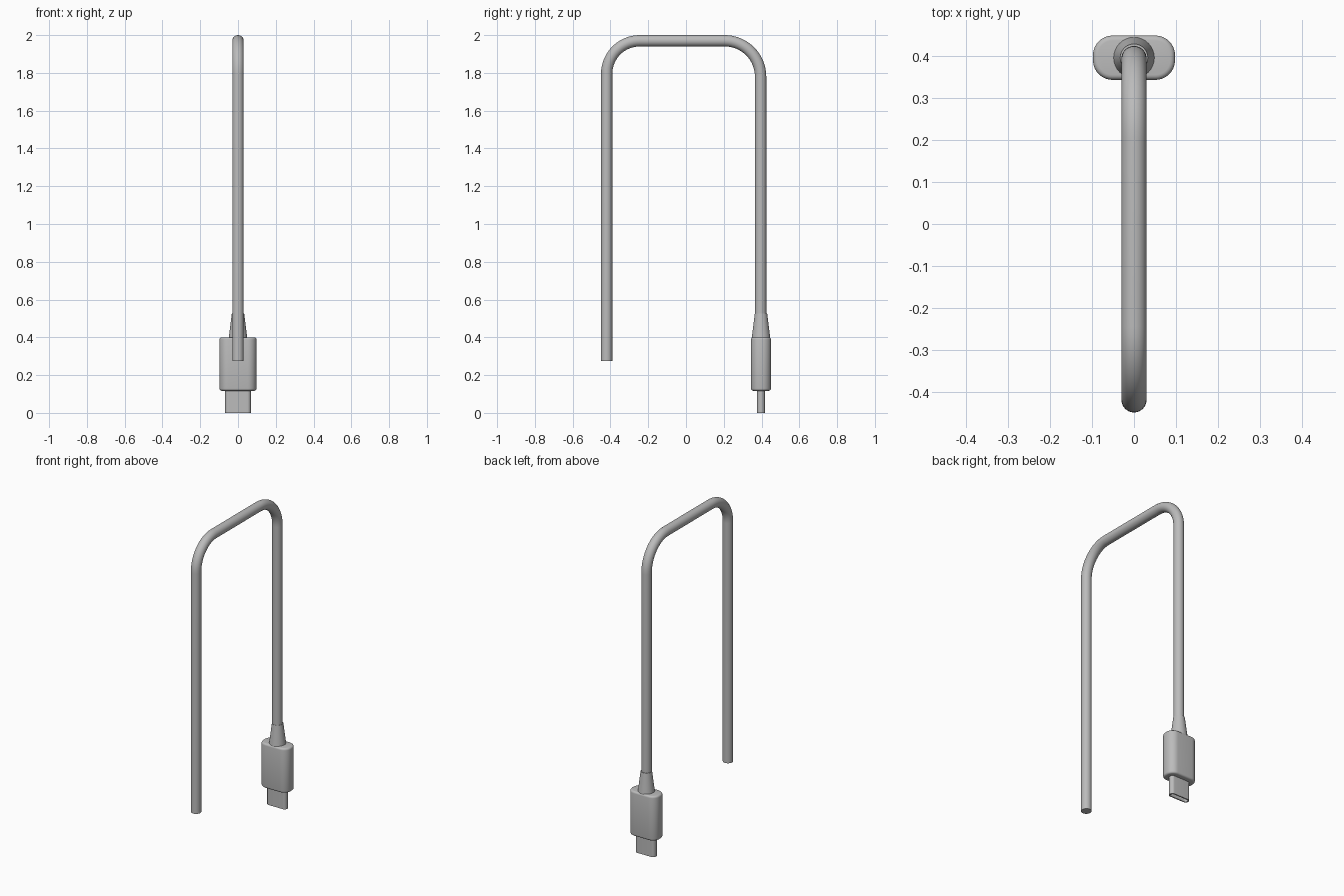
import bpy, bmesh
from math import sin, cos, pi, radians
from mathutils import Vector

default = bpy.data.objects.get("Cube")
if default:
    bpy.data.objects.remove(default, do_unlink=True)

GREY = (0.5, 0.5, 0.5, 1)
grey = bpy.data.materials.new("cable grey")
grey.use_nodes = True
grey.diffuse_color = GREY
grey.node_tree.nodes["Principled BSDF"].inputs["Base Color"].default_value = GREY

PLUG_Y = 0.397


def loft(name, rings):
    """Skin closed rings of equal size and cap both ends."""
    bm = bmesh.new()
    loops = [[bm.verts.new(p) for p in ring] for ring in rings]
    for a, b in zip(loops, loops[1:]):
        for i in range(len(a)):
            j = (i + 1) % len(a)
            bm.faces.new((a[i], a[j], b[j], b[i]))
    bm.faces.new(loops[0][::-1])
    bm.faces.new(loops[-1])
    bmesh.ops.recalc_face_normals(bm, faces=bm.faces)
    mesh = bpy.data.meshes.new(name)
    bm.to_mesh(mesh)
    bm.free()
    mesh.materials.append(grey)
    obj = bpy.data.objects.new(name, mesh)
    bpy.context.collection.objects.link(obj)
    bpy.ops.object.select_all(action='DESELECT')
    bpy.context.view_layer.objects.active = obj
    obj.select_set(True)
    bpy.ops.object.shade_smooth_by_angle(angle=radians(35))
    return obj


def rounded_ring(hx, hy, corner, z, steps=8):
    """Rounded rectangle around the plug axis."""
    ring = []
    for quarter, (sx, sy) in enumerate(((1, 1), (-1, 1), (-1, -1), (1, -1))):
        for k in range(steps + 1):
            a = (quarter + k / steps) * pi / 2
            ring.append((sx * (hx - corner) + corner * cos(a),
                         PLUG_Y + sy * (hy - corner) + corner * sin(a), z))
    return ring


def circle_ring(center, across, radius, steps=32):
    """Circle spanned by the x axis and the given direction."""
    return [center + radius * (cos(2 * pi * k / steps) * Vector((1, 0, 0))
                               + sin(2 * pi * k / steps) * across)
            for k in range(steps)]


# Cable: loose end, front bend, top run, rear bend, down to the plug
def cable_bend(cy, cz, radius, start, end, steps=16):
    out = []
    for k in range(steps + 1):
        a = start + (end - start) * k / steps
        d = Vector((0, cos(a), sin(a)))
        out.append((Vector((0, cy, cz)) + radius * d, d))
    return out


TOP, FRONT_Y, BACK_Y = 1.97, -0.42, 0.395
FRONT_R, BACK_R = 0.175, 0.19
path = [(Vector((0, FRONT_Y, 0.275)), Vector((0, -1, 0)))]
path += cable_bend(FRONT_Y + FRONT_R, TOP - FRONT_R, FRONT_R, pi, pi / 2)
path += cable_bend(BACK_Y - BACK_R, TOP - BACK_R, BACK_R, pi / 2, 0)
path += [(Vector((0, BACK_Y, 0.45)), Vector((0, 1, 0)))]
loft("cable", [circle_ring(p, d, 0.03) for p, d in path])

# Tapered strain relief
loft("strain_relief", [circle_ring(Vector((0, PLUG_Y, z)), Vector((0, 1, 0)), r)
                       for z, r in ((0.39, 0.05), (0.405, 0.048), (0.525, 0.033))])

# Plug housing with softened rims
rim = 0.012
profile = [(0.117 + rim * (1 - cos(a)), rim * (1 - sin(a)))
           for a in (k * pi / 8 for k in range(5))]
profile += [(0.517 - z, inset) for z, inset in reversed(profile)]
loft("plug_housing", [rounded_ring(0.098 - i, 0.053 - i, 0.047 - i, z)
                      for z, i in profile])

# Metal tip with a hollow mouth
wall = 0.007
loft("connector_tip", [
    rounded_ring(0.068, 0.02, 0.019, 0.13),
    rounded_ring(0.068, 0.02, 0.019, 0),
    rounded_ring(0.068 - wall, 0.02 - wall, 0.019 - wall, 0),
    rounded_ring(0.068 - wall, 0.02 - wall, 0.019 - wall, 0.1)])
